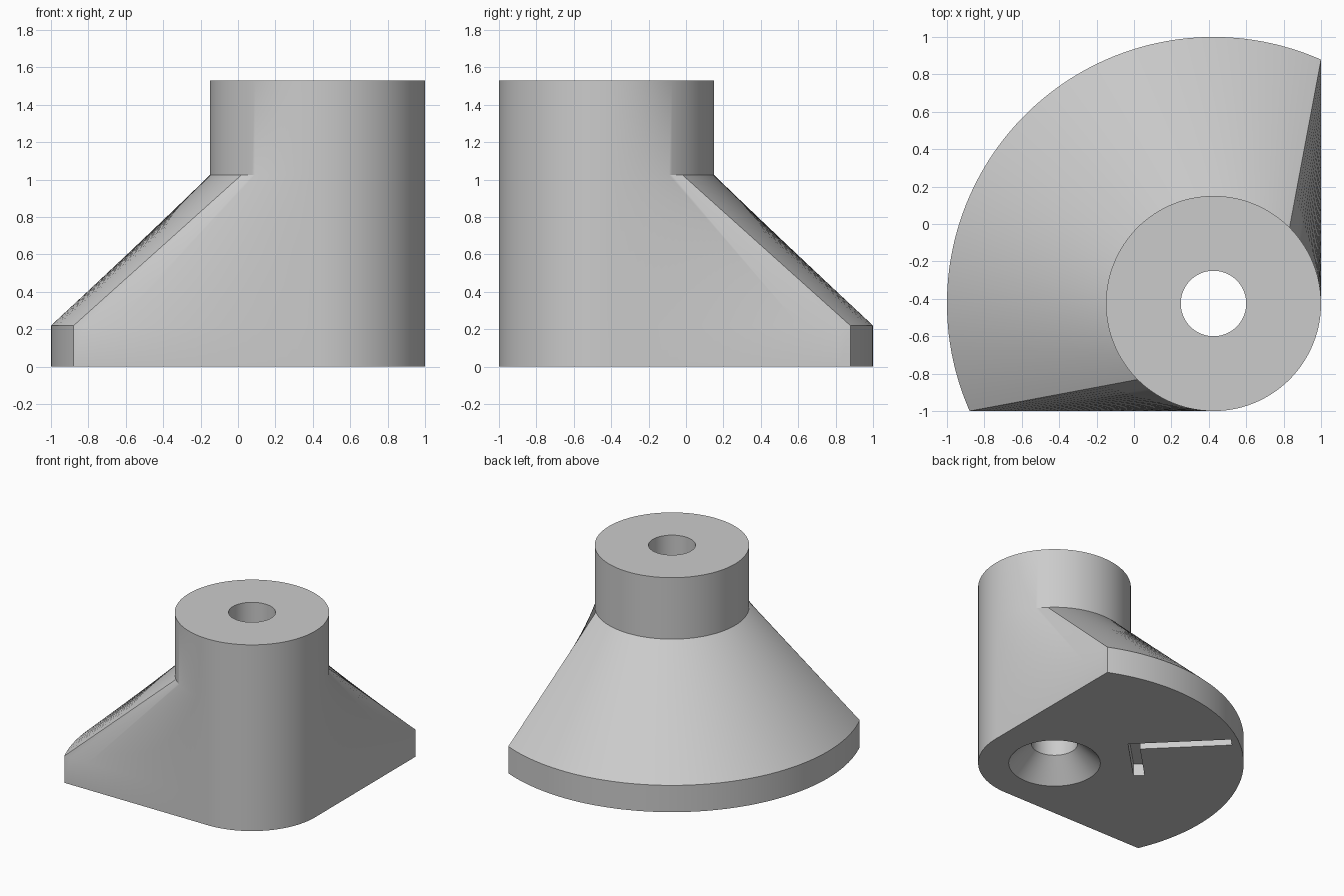
import bpy, bmesh
from math import radians, cos, sin, atan2, tau
from mathutils import Vector, Matrix

if "Cube" in bpy.data.objects:
    bpy.data.objects.remove(bpy.data.objects["Cube"])

AXIS = Vector((0.425, -0.425))      # shared centre of collar, bore and flared foot
COLLAR_R, FOOT_R = 0.575, 1.425
BORE_R, SINK_R = 0.175, 0.345
FOOT_Z, FLARE_Z, TOP_Z = 0.22, 1.025, 1.53
GROOVE_DEPTH = 0.1

grey = bpy.data.materials.new("plain grey")
grey.use_nodes = True
grey.diffuse_color = (0.6, 0.6, 0.6, 1)
grey.node_tree.nodes["Principled BSDF"].inputs["Base Color"].default_value = (0.6, 0.6, 0.6, 1)


def polar(radius, angle):
    return AXIS + radius * Vector((cos(angle), sin(angle)))


def new_object(name, bm):
    bmesh.ops.recalc_face_normals(bm, faces=bm.faces)
    mesh = bpy.data.meshes.new(name)
    bm.to_mesh(mesh)
    bm.free()
    mesh.materials.append(grey)
    obj = bpy.data.objects.new(name, mesh)
    bpy.context.collection.objects.link(obj)
    return obj


# Foot outline paired with collar angles: wide arc, straight side, round corner, straight side
reach = (FOOT_R ** 2 - COLLAR_R ** 2) ** 0.5
start = atan2(reach, COLLAR_R)
end = radians(270) - start
arc_tips = polar(FOOT_R, start), polar(FOOT_R, end)
tangents = polar(COLLAR_R, radians(270)), polar(COLLAR_R, 0)
sections = [
    (96, 45, 225, lambda t: polar(FOOT_R, start + (end - start) * t)),
    (24, 225, 270, lambda t: arc_tips[1].lerp(tangents[0], t)),
    (48, 270, 360, lambda t: polar(COLLAR_R, radians(270 + 90 * t))),
    (24, 360, 405, lambda t: tangents[1].lerp(arc_tips[0], t)),
]
outline, angles = [], []
for steps, a0, a1, place in sections:
    for i in range(steps):
        t = i / steps
        outline.append(place(t))
        angles.append(radians(a0 + (a1 - a0) * t))


def circle(radius):
    return [polar(radius, a) for a in angles]


# Body: closed loft up the outside, over the collar, down the bore and countersink
bm = bmesh.new()
levels = [
    (outline, 0), (outline, FOOT_Z),
    (circle(COLLAR_R), FLARE_Z), (circle(COLLAR_R), TOP_Z),
    (circle(BORE_R), TOP_Z), (circle(BORE_R), SINK_R - BORE_R),
    (circle(SINK_R), 0),
]
rings = [[bm.verts.new((p.x, p.y, z)) for p in pts] for pts, z in levels]
for k, low in enumerate(rings):
    high = rings[(k + 1) % len(rings)]
    for i in range(len(low)):
        j = (i + 1) % len(low)
        bm.faces.new((low[i], low[j], high[j], high[i]))
body = new_object("flared_foot_with_collar", bm)

# Angled locating groove in the underside, laid out along the diagonal
bm = bmesh.new()
corners = [(0.577, -0.24), (1.355, -0.24), (1.355, -0.157),
           (0.66, -0.157), (0.66, 0.24), (0.577, 0.24)]
turn = Matrix.Rotation(radians(135), 2)
flat = [AXIS + turn @ Vector(c) for c in corners]
face = bm.faces.new([bm.verts.new((p.x, p.y, -0.1)) for p in flat])
top = bmesh.ops.extrude_face_region(bm, geom=[face])["geom"]
bmesh.ops.translate(bm, vec=(0, 0, 0.1 + GROOVE_DEPTH),
                    verts=[v for v in top if isinstance(v, bmesh.types.BMVert)])
cutter = new_object("groove_cutter", bm)
cutter.hide_render = True

cut = body.modifiers.new("groove", "BOOLEAN")
cut.operation = "DIFFERENCE"
cut.solver = "EXACT"
cut.object = cutter
bpy.context.view_layer.objects.active = body
body.select_set(True)
bpy.ops.object.modifier_apply(modifier=cut.name)
bpy.data.objects.remove(cutter)

# Smooth curved walls, crisp rims
bpy.ops.object.shade_smooth_by_angle(angle=radians(30))
